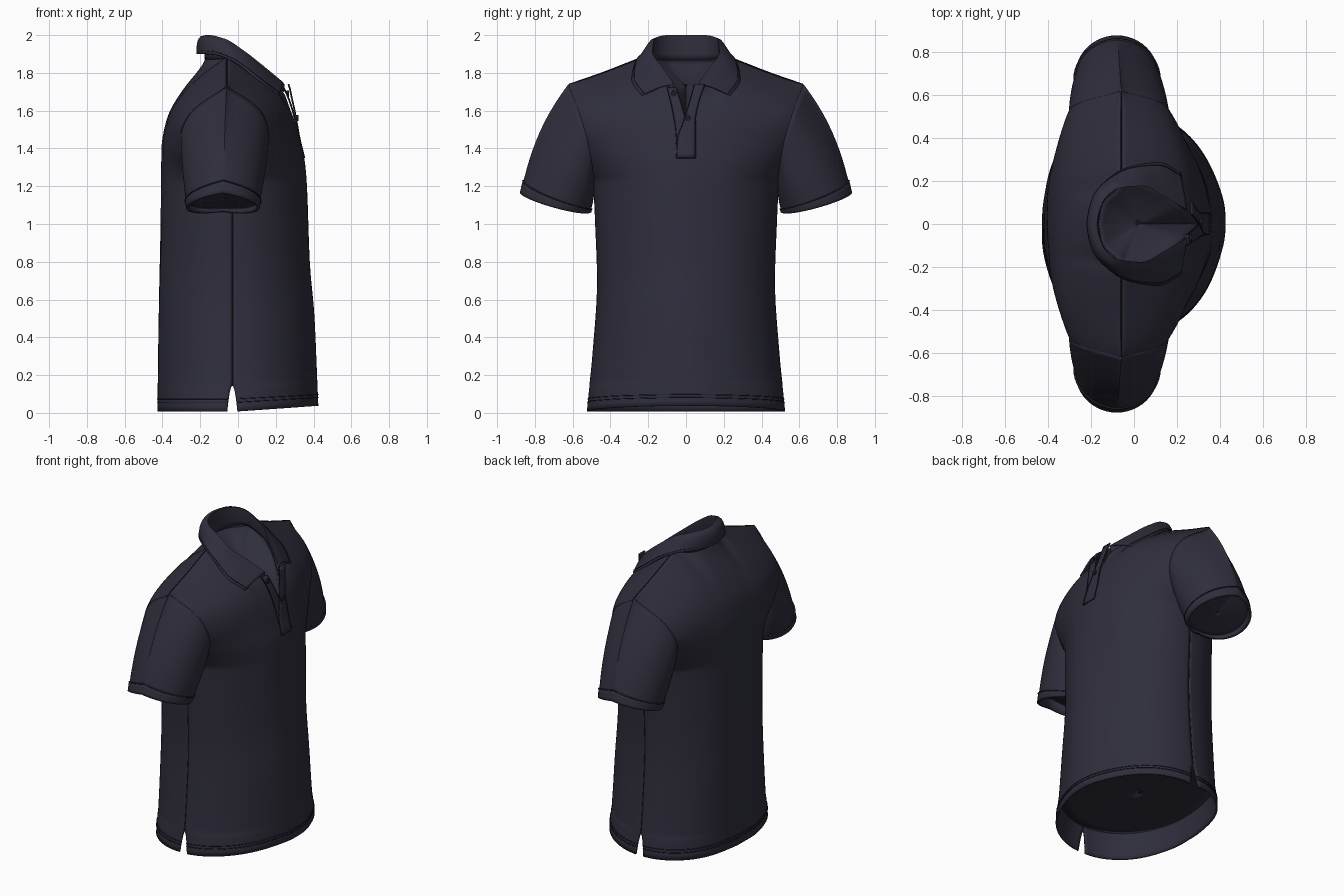
import bpy, bmesh, math
from mathutils import Vector

if "Cube" in bpy.data.objects:
    bpy.data.objects.remove(bpy.data.objects["Cube"])


def material(name, rgb):
    m = bpy.data.materials.new(name)
    m.diffuse_color = (*rgb, 1)
    m.use_nodes = True
    m.node_tree.nodes["Principled BSDF"].inputs["Base Color"].default_value = m.diffuse_color
    return m


NAVY = material("navy_fabric", (0.028, 0.027, 0.045))
DARK = material("dark_stitching", (0.012, 0.012, 0.02))


def ip(tab, x):
    """Monotone smooth interpolation through (x, value) points."""
    if x <= tab[0][0]:
        return tab[0][1]
    if x >= tab[-1][0]:
        return tab[-1][1]
    n = len(tab)
    d = [(tab[i + 1][1] - tab[i][1]) / (tab[i + 1][0] - tab[i][0]) for i in range(n - 1)]

    def slope(i):
        if i == 0 or i == n - 1:
            return d[0] if i == 0 else d[-1]
        a, b = d[i - 1], d[i]
        return 0 if a * b <= 0 else 2 * a * b / (a + b)
    i = max(k for k in range(n - 1) if tab[k][0] <= x)
    h = tab[i + 1][0] - tab[i][0]
    t = (x - tab[i][0]) / h
    return (tab[i][1] * (1 + 2 * t) * (1 - t) ** 2 + h * slope(i) * t * (1 - t) ** 2
            + tab[i + 1][1] * t * t * (3 - 2 * t) + h * slope(i + 1) * t * t * (t - 1))


def sheet(name, rows, closed=False, thick=0.01):
    """Cloth sheet lofted through rows of points."""
    bm = bmesh.new()
    vs = [[bm.verts.new(p) for p in r] for r in rows]
    n = len(rows[0])
    for a, b in zip(vs, vs[1:]):
        for i in range(n if closed else n - 1):
            j = (i + 1) % n
            bm.faces.new((a[i], a[j], b[j], b[i]))
    me = bpy.data.meshes.new(name)
    bm.to_mesh(me)
    bm.free()
    ob = bpy.data.objects.new(name, me)
    bpy.context.collection.objects.link(ob)
    me.materials.append(NAVY)
    s = ob.modifiers.new("thickness", "SOLIDIFY")
    s.thickness, s.offset = thick, 0
    bpy.context.view_layer.objects.active = ob
    ob.select_set(True)
    bpy.ops.object.shade_smooth_by_angle(angle=math.radians(40))
    ob.select_set(False)
    return ob


def lining(name, ring, depth=0):
    """Closes an opening from inside with a shallow bowl."""
    mid = sum(ring, Vector()) / len(ring)
    sheet(name, [[p.lerp(mid, v) - Vector((0, 0, depth * (1 - (1 - v) ** 2))) for p in ring]
                 for v in (0, .15, .3, .5, .7, .85, .98)] + [], True, .004)


def cord(name, pts, closed=False, r=0.0035):
    cu = bpy.data.curves.new(name, "CURVE")
    cu.dimensions = "3D"
    cu.bevel_depth, cu.bevel_resolution = r, 1
    sp = cu.splines.new("POLY")
    sp.points.add(len(pts) - 1)
    for q, p in zip(sp.points, pts):
        q.co = (*p, 1)
    sp.use_cyclic_u = closed
    cu.materials.append(DARK)
    bpy.context.collection.objects.link(bpy.data.objects.new(name, cu))


# Torso profiles: centre depth, half width, armhole and neckline
FRONT = [(0, .42), (.5, .4), (.8, .375), (1.2, .36), (1.32, .35), (1.45, .32), (1.6, .285), (1.7, .245), (1.9, .1)]
BACK = [(0, -.42), (.5, -.415), (1, -.405), (1.4, -.4), (1.55, -.375), (1.7, -.31), (1.8, -.25), (1.9, -.18)]
WIDTH = [(0, .52), (.1, .51), (.3, .49), (.7, .465), (1, .475), (1.22, .485)]
WIDTH_UP = [(0, .485), (.35, .51), (.7, .56), (1, .62)]
ARM = {1: [(0, -.03), (.1, .07), (.3, .14), (.5, .16), (.7, .145), (.85, .1), (.95, .02), (1, -.06)],
       -1: [(0, -.03), (.1, -.16), (.3, -.28), (.5, -.3), (.7, -.27), (.85, -.21), (.95, -.13), (1, -.06)]}
TOP_X = {1: [(0, .305), (.113, .235), (.226, .15), (.306, .04), (.355, -.06), (1, -.06)],
         -1: [(0, -.17), (.16, -.15), (.29, -.07), (.355, -.06), (1, -.06)]}
SHOULDER = [(.355, 1.88), (.45, 1.86), (.7, 1.8), (1, 1.735)]
TOP_Z = {1: [(0, 1.5), (.113, 1.7), (.226, 1.77), (.306, 1.83)] + SHOULDER,
         -1: [(0, 1.87), (.16, 1.87), (.29, 1.875)] + SHOULDER}
UNDERARM, SIDE_X = 1.22, -.03


def torso(side, u, z, t=0):
    """Point on the front (1) or back (-1) panel; t > 0 is above the underarm."""
    a = abs(u)
    prof = FRONT if side > 0 else BACK
    p = 1.9 if side > 0 else 2.4
    edge, k = SIDE_X, 1
    if t > 0:
        z = UNDERARM + (ip(TOP_Z[side], a) - UNDERARM) * t
        y = u * ip(WIDTH_UP, t)
        # widen the oval so that it meets the armhole at the panel edge
        ze = UNDERARM + (ip(TOP_Z[side], 1) - UNDERARM) * t
        r = (ip(ARM[side], t) - SIDE_X) / (ip(prof, ze) - SIDE_X)
        k = 1 - max(0, min(.98, r)) ** 2
    else:
        y = u * ip(WIDTH, z)
        edge += side * .027 * math.sqrt(max(0, 1 - z / .14))
    shape = math.sqrt(max(0, 1 - k * a ** p))
    x = edge + (ip(prof, z) - edge) * shape
    x += .006 * math.sin(13 * y + 2.5 * z + side) * shape * (1 - a) * (1 - t) * min(1, a * 4)
    if t > 0:
        x += (ip(TOP_X[side], a) - x) * t ** 7
    elif side > 0 and z < .3:
        z += .03 * shape * (1 - z / .3)
    return Vector((x, y, z + (.008 * (1 - z / .3) if t == 0 and z < .3 else 0)))


N = 32
US = [math.sin(math.pi / 2 * i / N) for i in range(-N, N + 1)]
ZS = [0, .03, .06, .09, .11, .125, .135, .14, .17] + [.2 + .06 * i for i in range(17)] + [UNDERARM]
TS = [.02, .05] + [i / 24 for i in range(2, 24)] + [.98, 1]
for side, name in ((1, "front_panel"), (-1, "back_panel")):
    rows = [[torso(side, u, z) for u in US] for z in ZS]
    rows += [[torso(side, u, 0, t) for u in US] for t in TS]
    sheet(name, rows)
    for k in (.05, .068):
        pts = [torso(side, u, k) for u in US]
        cord(name + "_hem_stitch", [Vector((p.x * 1.014, p.y * 1.012, p.z)) for p in pts], r=.0025)

# Inner linings closing the hem and the neck
lining("hem_lining", [torso(1, u, .17) for u in US] + [torso(-1, u, .17) for u in reversed(US[1:-1])])
NS = [.355 * i / 16 for i in range(-16, 17)]
lining("neck_lining", [torso(1, u, 0, .995) for u in NS] + [torso(-1, u, 0, .995) for u in reversed(NS[1:-1])], .06)

# Sleeves run from the armhole loop to a tilted cuff
ring = [(1, t) for t in [0] + TS] + [(-1, t) for t in reversed(TS[:-1])]


def sleeve_ring(m, s, grow=0):
    arm = [torso(f, 1, UNDERARM, t) for f, t in ring]
    pts = []
    for (f, t), p in zip(ring, arm):
        c, sn = math.cos(math.pi * t), f * math.sin(math.pi * t)
        q = Vector((-.08 + .185 * sn, .69 - .18 * c, 1.115 - .048 * c - .03 * abs(sn)))
        pts.append((p.lerp(q, s), t))
    mid = sum((p for p, t in pts), Vector()) / len(pts)
    out = []
    for p, t in pts:
        d = p - mid
        b = .2 * math.sin(math.pi * s) * (.15 + .85 * t)
        p = p + Vector((d.x * b * .3, d.y * b, d.z * b)) + d * grow
        out.append(Vector((p.x, m * p.y, p.z)))
    return out


for m, word in ((1, "left"), (-1, "right")):
    sheet("sleeve_" + word, [sleeve_ring(m, i / 16) for i in range(17)], True)
    sheet("cuff_" + word, [sleeve_ring(m, s, .02) for s in (.89, .93, .97, 1)], True, .012)
    lining("sleeve_lining_" + word, sleeve_ring(m, .9))
    cord("armhole_seam_" + word, sleeve_ring(m, .005, .004), True, .004)
    cord("cuff_stitch_" + word, sleeve_ring(m, .9, .055), True, .0025)
    cord("side_seam_" + word, [torso(1, m, z) + Vector((0, m * .003, 0)) for z in ZS[7:]])
    cord("shoulder_seam_" + word, [torso(1, m * (.36 + .064 * i), 0, 1) + Vector((0, 0, .004)) for i in range(11)])

# Collar: inner stand, fold line and turned-down fall
STAND = [(-.17, 0, 1.87), (-.15, .1, 1.87), (-.07, .18, 1.875), (.04, .19, 1.83), (.15, .14, 1.77), (.24, .07, 1.70)]
FOLD = [(-.175, 0, 1.995), (-.15, .1, 1.995), (-.07, .17, 1.975), (.04, .18, 1.905), (.15, .125, 1.82), (.245, .07, 1.74)]
FALL = [(-.215, 0, 1.9), (-.19, .12, 1.9), (-.12, .205, 1.895), (-.03, .26, 1.865), (.11, .285, 1.76), (.215, .235, 1.68)]


def neck_curve(ctrl, s):
    full = [(-i, (c[0], -c[1], c[2])) for i, c in reversed(list(enumerate(ctrl)))][:-1] + list(enumerate(ctrl))
    return Vector([ip([(k, c[j]) for k, c in full], s) for j in range(3)])


SS = [i / 8 for i in range(-40, 41)]
rows = []
for k in range(5):
    rows.append([neck_curve(STAND, s).lerp(neck_curve(FOLD, s), k / 4) for s in SS])
for k in range(1, 9):
    v = k / 8
    row = []
    for s in SS:
        a, b = neck_curve(FOLD, s), neck_curve(FALL, s)
        out = Vector((b.x - a.x, b.y - a.y, .015)).normalized()
        row.append(a.lerp(b, v) + out * .02 * math.sin(math.pi * v ** .6))
    rows.append(row)
sheet("collar", rows, thick=.012)
cord("collar_stitch", [p + Vector((p.x * .02, p.y * .02, .005)) for p in rows[-2]], r=.002)


# Placket flaps: rows of (z, left y, right y, distance in front of chest)
def flap(name, spec):
    tabs = [[(r[0], r[k]) for r in spec] for k in (1, 2, 3)]
    lo, hi = spec[0][0], spec[-1][0]
    rows = []
    for i in range(17):
        z = lo + (hi - lo) * i / 16
        a, b, d = (ip(t, z) for t in tabs)
        rows.append([Vector((ip(FRONT, z) + d, a + (b - a) * j / 4, z)) for j in range(5)])
    sheet(name, rows, thick=.008)
    for j in (0, -1):
        cord(name + "_edge", [r[j] + Vector((.003, 0, 0)) for r in rows], r=.0025)
    cord(name + "_end", [p + Vector((.003, 0, 0)) for p in rows[0]], r=.0025)


flap("placket_under", [(1.35, -.045, .03, .002), (1.5, -.055, .01, .003), (1.62, -.075, -.02, .004), (1.72, -.1, -.05, .008)])
flap("placket_over", [(1.35, -.05, .05, .005), (1.45, -.045, .05, .006), (1.55, -.01, .05, .01),
                      (1.65, .02, .07, .02), (1.74, .045, .1, .045)])

# Buttons
for y, z, d in ((-.065, 1.69, .014), (.01, 1.56, .018)):
    bpy.ops.mesh.primitive_cylinder_add(vertices=20, radius=.016, depth=.012, rotation=(0, math.pi / 2, 0),
                                        location=(ip(FRONT, z) + d, y, z))
    bpy.context.object.name = "button"
    bpy.context.object.data.materials.append(DARK)
    bpy.ops.object.shade_smooth_by_angle()
    bpy.context.object.select_set(False)
